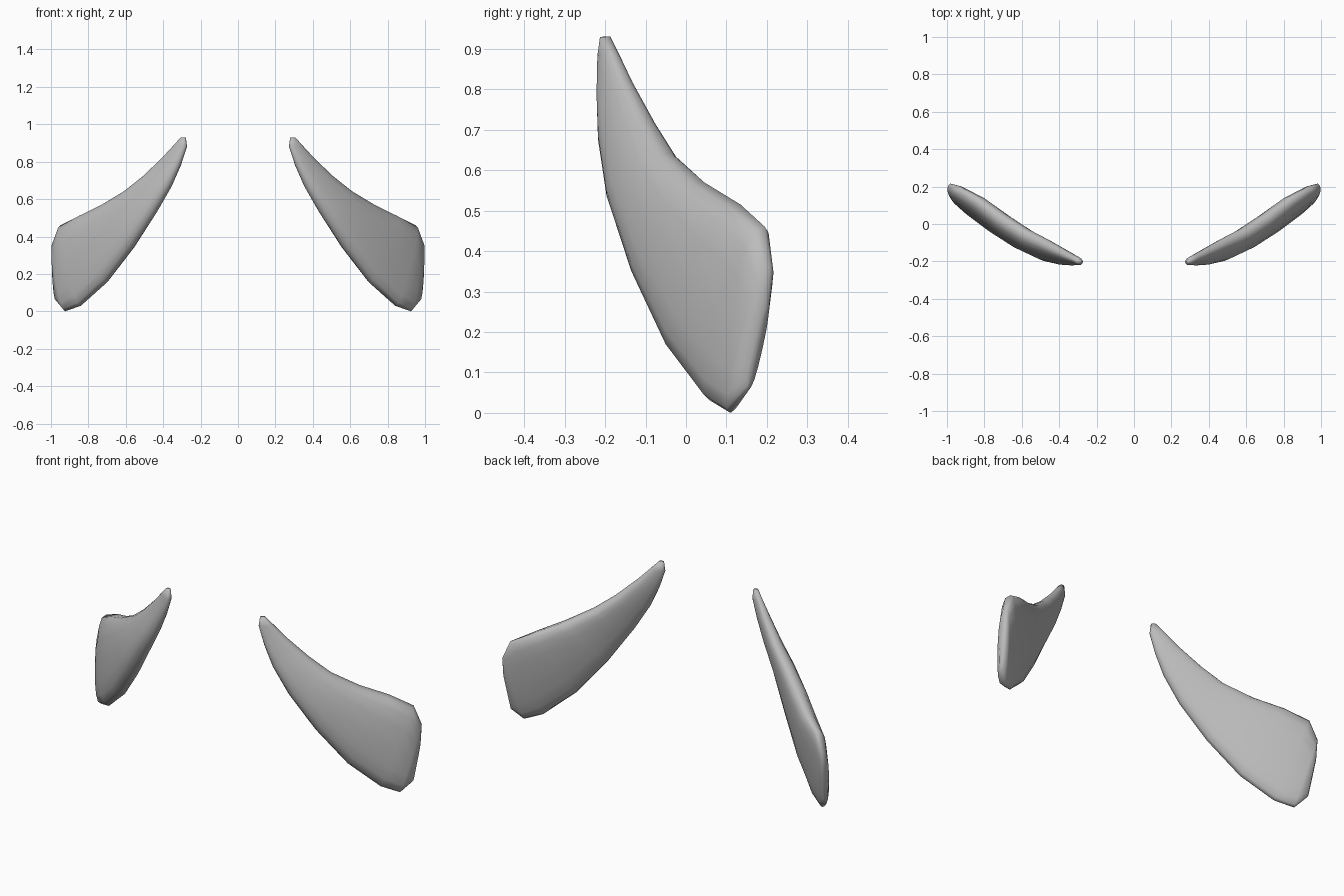
import bpy, bmesh
from math import cos, sin, pi, copysign
from mathutils import Vector

cube = bpy.data.objects.get("Cube")
if cube:
    bpy.data.objects.remove(cube, do_unlink=True)

grey = bpy.data.materials.new("plain grey")
grey.use_nodes = True
COLOUR = (0.5, 0.5, 0.5, 1)
grey.diffuse_color = COLOUR
grey.node_tree.nodes["Principled BSDF"].inputs["Base Color"].default_value = COLOUR

# Blade stations from tip to root: upper edge, lower edge, (front, back) bulge
STATIONS = [
    ((.305, -.195, .93), (.28, -.205, .93), (.012, .012)),
    ((.34, -.175, .89), (.275, -.21, .88), (.02, .02)),
    ((.40, -.14, .82), (.31, -.21, .78), (.032, .027)),
    ((.50, -.085, .72), (.36, -.205, .67), (.045, .035)),
    ((.60, -.035, .64), (.44, -.18, .53), (.058, .04)),
    ((.72, .045, .57), (.56, -.115, .34), (.07, .042)),
    ((.84, .135, .515), (.70, -.03, .155), (.07, .042)),
    ((.95, .195, .46), (.84, .06, .03), (.055, .035)),
    ((.99, .21, .36), (.925, .11, .0), (.035, .025)),
    ((.99, .20, .26), (.975, .155, .06), (.015, .015)),
]
SIDES = 16


def power(v, e):
    return copysign(abs(v) ** e, v)


def blade(name, side):
    bm = bmesh.new()
    mids = [(Vector(u) + Vector(l)) / 2 for u, l, _ in STATIONS]
    rings = []
    for i, (u, l, (front, back)) in enumerate(STATIONS):
        chord = (Vector(u) - Vector(l)) / 2
        along = mids[min(i + 1, len(mids) - 1)] - mids[max(i - 1, 0)]
        normal = along.cross(chord).normalized()
        if normal.y > 0:
            normal.negate()
        ring = []
        for k in range(SIDES):
            a = 2 * pi * k / SIDES
            bulge = front if sin(a) > 0 else back
            p = mids[i] + chord * power(cos(a), .8) + normal * bulge * power(sin(a), .8)
            ring.append(bm.verts.new((p.x * side, p.y, p.z)))
        rings.append(ring)
    # Skin between stations and close both ends
    for r, s in zip(rings, rings[1:]):
        for k in range(SIDES):
            n = (k + 1) % SIDES
            bm.faces.new((r[k], r[n], s[n], s[k]))
    bm.faces.new(rings[0])
    bm.faces.new(rings[-1])
    bmesh.ops.recalc_face_normals(bm, faces=bm.faces)
    for f in bm.faces:
        f.smooth = True
    mesh = bpy.data.meshes.new(name)
    bm.to_mesh(mesh)
    bm.free()
    mesh.materials.append(grey)
    bpy.context.collection.objects.link(bpy.data.objects.new(name, mesh))


blade("left_blade", 1)
blade("right_blade", -1)
